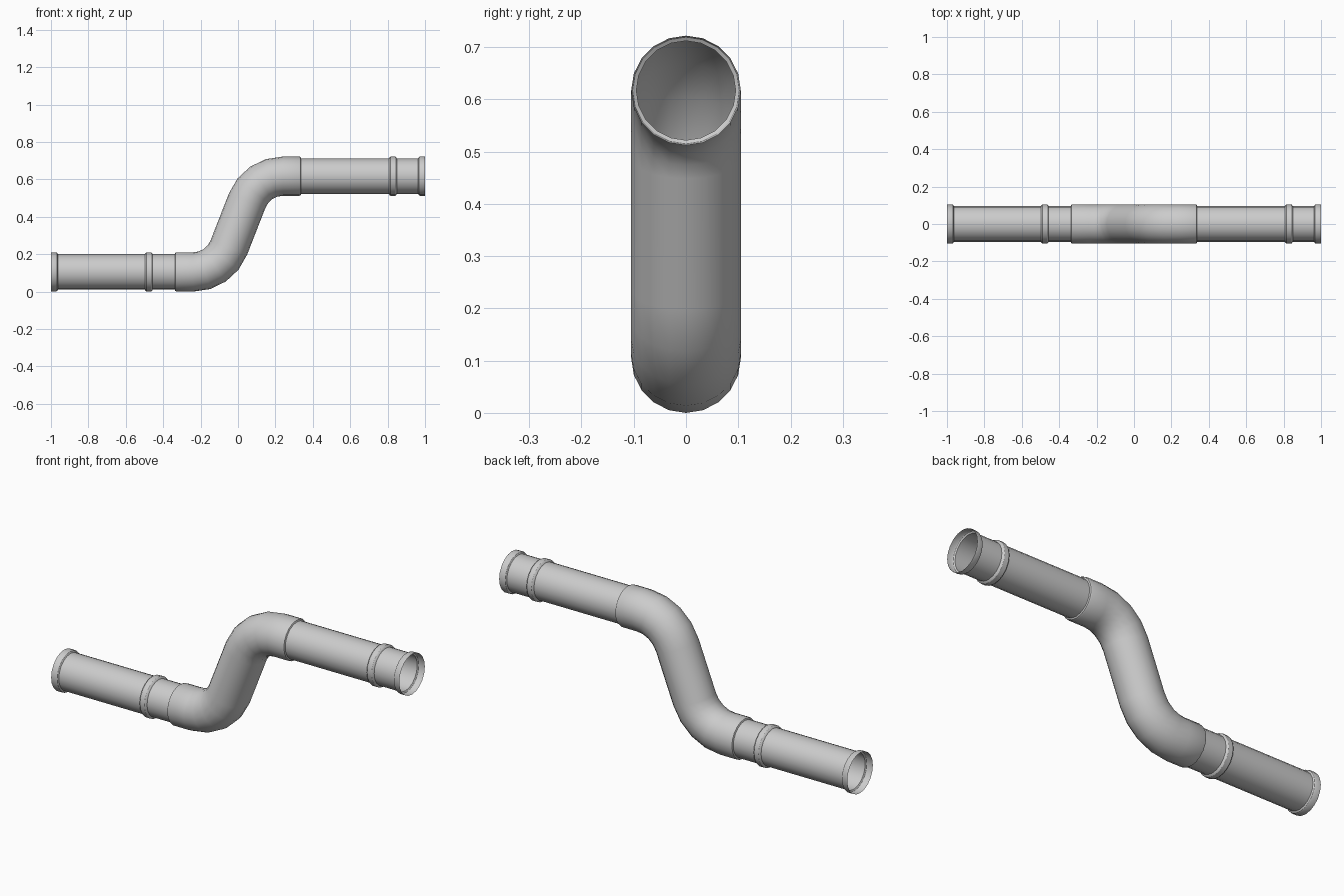
import bpy, bmesh
from math import sin, cos, pi, radians

if "Cube" in bpy.data.objects:
    bpy.data.objects.remove(bpy.data.objects["Cube"])

SIDES = 20
R, RO = 0.095, 0.105          # pipe radius, collar / socket radius
LOW, HIGH = 0.105, 0.617      # axis heights of the two straight runs


def sweep(name, stations):
    """Open tube through stations (x, z, tilt angle, radius)."""
    bm = bmesh.new()
    rings = []
    for x, z, a, r in stations:
        rings.append([bm.verts.new((x - sin(a) * r * cos(t), r * sin(t), z + cos(a) * r * cos(t)))
                      for t in (2 * pi * k / SIDES for k in range(SIDES))])
    for p, q in zip(rings, rings[1:]):
        for k in range(SIDES):
            n = (k + 1) % SIDES
            bm.faces.new((p[k], q[k], q[n], p[n]))
    me = bpy.data.meshes.new(name)
    bm.to_mesh(me)
    bm.free()
    ob = bpy.data.objects.new(name, me)
    bpy.context.collection.objects.link(ob)
    bpy.ops.object.select_all(action='DESELECT')
    ob.select_set(True)
    bpy.context.view_layer.objects.active = ob
    bpy.ops.object.shade_smooth()
    bpy.ops.object.shade_smooth_by_angle(angle=radians(30))


def bead(x, w=0.042):
    """Raised collar profile centred on x."""
    h = w / 2
    return [(x - h, R), (x - h + 0.004, RO - 0.003), (x - h + 0.009, RO),
            (x + h - 0.009, RO), (x + h - 0.004, RO - 0.003), (x + h, R)]


def straight(name, z, profile):
    sweep(name, [(x, z, 0, r) for x, r in profile])


# flared open end, shared by both runs
flare = [(0.963, R), (0.967, RO - 0.003), (0.973, RO), (1.0, RO)]

# straight runs with a collar each
straight("lower_pipe", LOW, [(-x, r) for x, r in reversed(flare)] + bead(-0.477) + [(-0.338, R)])
straight("upper_pipe", HIGH, [(0.338, R)] + bead(0.828) + flare)

# S-bend: stepped socket, arc, then the same half turned about the centre
half = [(-0.338, LOW, 0, R), (-0.335, LOW, 0, RO - 0.003), (-0.328, LOW, 0, RO)]
BEND, X0, STEPS = 0.205, -0.24, 4
for i in range(STEPS + 1):
    a = radians(68.7) * i / STEPS
    half.append((X0 + BEND * sin(a), LOW + BEND * (1 - cos(a)), a, RO))
other = [(-x, LOW + HIGH - z, a, r) for x, z, a, r in reversed(half)]
sweep("s_bend", half + other)
